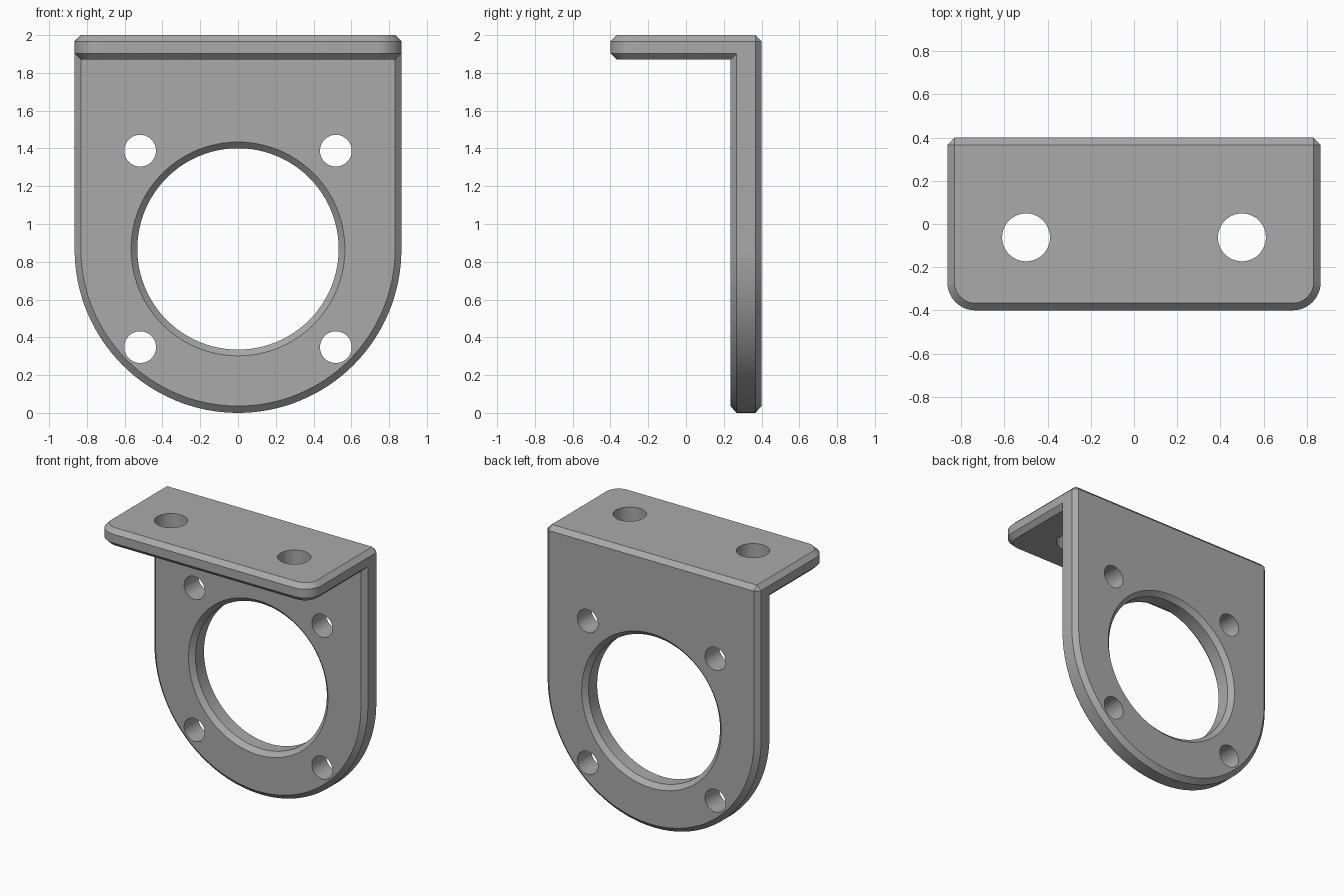
import bpy, bmesh
from math import sin, cos, pi
from mathutils import Matrix, Vector

cube = bpy.data.objects.get("Cube")
if cube:
    bpy.data.objects.remove(cube, do_unlink=True)

W, C, ARC = 0.865, 0.033, 0.868      # half width, chamfer, ring centre height
Y_FRONT, Y_BACK = 0.235, 0.4         # upright plate faces
Z_UNDER, Z_TOP = 1.87, 2.0           # flange faces

grey = bpy.data.materials.new("bracket grey")
grey.use_nodes = True
colour = (0.4, 0.4, 0.4, 1)
grey.diffuse_color = colour
grey.node_tree.nodes["Principled BSDF"].inputs["Base Color"].default_value = colour


def add_object(name, bm):
    mesh = bpy.data.meshes.new(name)
    bmesh.ops.recalc_face_normals(bm, faces=bm.faces)
    bm.to_mesh(mesh)
    bm.free()
    mesh.materials.append(grey)
    obj = bpy.data.objects.new(name, mesh)
    bpy.context.collection.objects.link(obj)
    return obj


def arc(cx, cy, r, start, end, steps):
    angles = [start + (end - start) * i / steps for i in range(steps + 1)]
    return [(cx + r * cos(a), cy + r * sin(a)) for a in angles]


def chamfered_slab(name, inner, outer, low, high, place):
    """Convex slab: small outline on both faces, full outline between them."""
    bm = bmesh.new()
    for outline, depths in ((inner, (low, high)), (outer, (low + C, high - C))):
        for d in depths:
            for u, v in outline:
                bm.verts.new(place(u, v, d))
    bmesh.ops.remove_doubles(bm, verts=bm.verts, dist=1e-5)
    bmesh.ops.convex_hull(bm, input=bm.verts)
    bmesh.ops.dissolve_limit(bm, angle_limit=0.002, verts=bm.verts, edges=bm.edges)
    return add_object(name, bm)


def square_corners(v):
    """Inner corner points and their chamfered outer pairs on the edge at v."""
    inner = [(s * (W - C), v - C) for s in (-1, 1)]
    outer = [p for s in (-1, 1) for p in ((s * W, v - C), (s * (W - C), v))]
    return inner, outer


def add_cutter(centre, axis, r1, r2, depth, segments):
    bm = bmesh.new()
    turn = Vector((0, 0, 1)).rotation_difference(Vector(axis)).to_matrix().to_4x4()
    bmesh.ops.create_cone(bm, cap_ends=True, segments=segments, radius1=r1, radius2=r2,
                          depth=depth, matrix=Matrix.Translation(centre) @ turn)
    obj = add_object("hole_cutter", bm)
    obj.hide_render = True
    return obj


def combine(target, other, operation):
    mod = target.modifiers.new(operation.lower(), "BOOLEAN")
    mod.operation, mod.solver, mod.object = operation, "EXACT", other
    with bpy.context.temp_override(object=target, active_object=target):
        bpy.ops.object.modifier_apply(modifier=mod.name)
    bpy.data.objects.remove(other, do_unlink=True)


# Upright plate with a half-round lower end
top_in, top_out = square_corners(Z_TOP)
bracket = chamfered_slab(
    "mounting_bracket",
    top_in + arc(0, ARC, W - C, pi, 2 * pi, 64),
    top_out + arc(0, W, W, pi, 2 * pi, 64),
    Y_FRONT, Y_BACK, lambda u, v, d: (u, d, v))

# Top flange with rounded front corners
back_in, back_out = square_corners(Y_BACK)
R = 0.13


def front_corners(r):
    return (arc(R - W, R - Y_BACK, r, pi, 1.5 * pi, 12)
            + arc(W - R, R - Y_BACK, r, 1.5 * pi, 2 * pi, 12))


flange = chamfered_slab("top_flange", back_in + front_corners(R - C),
                        back_out + front_corners(R),
                        Z_UNDER, Z_TOP, lambda u, v, d: (u, v, d))
combine(bracket, flange, "UNION")

# Large ring opening, chamfered on both faces
cutters = [add_cutter((0, 0.32, ARC), (0, 1, 0), 0.533, 0.533, 0.5, 96)]
for face, out in ((Y_FRONT, -1), (Y_BACK, 1)):
    cutters.append(add_cutter((0, face, ARC), (0, out, 0),
                              0.566 - 2 * C, 0.566 + 2 * C, 4 * C, 96))

# Screw holes in the plate and flange
for s in (-1, 1):
    for dz in (-0.52, 0.52):
        cutters.append(add_cutter((s * 0.518, 0.32, ARC + dz), (0, 1, 0), 0.084, 0.084, 0.4, 48))
    cutters.append(add_cutter((s * 0.5, -0.062, 1.935), (0, 0, 1), 0.111, 0.111, 0.4, 48))
for cutter in cutters:
    combine(bracket, cutter, "DIFFERENCE")

# Smooth curved walls, crisp chamfer edges
bpy.ops.object.select_all(action="DESELECT")
bracket.select_set(True)
bpy.context.view_layer.objects.active = bracket
bpy.ops.object.shade_smooth_by_angle(angle=0.5)
